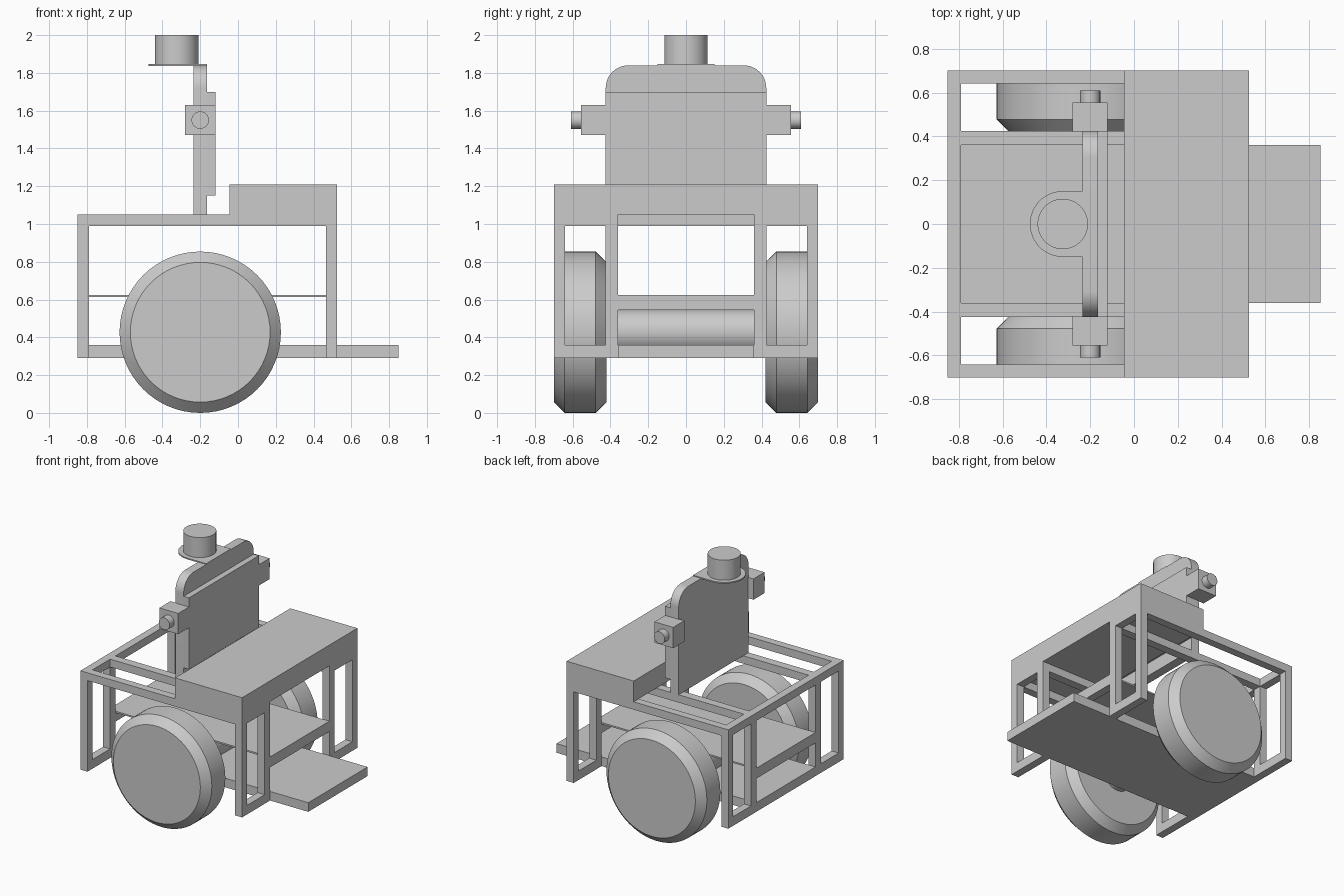
import bpy
import bmesh
import math
from mathutils import Matrix

cube = bpy.data.objects.get("Cube")
if cube:
    bpy.data.objects.remove(cube, do_unlink=True)

grey = bpy.data.materials.new("plain grey")
grey.use_nodes = True
grey.diffuse_color = (0.6, 0.6, 0.6, 1)
grey.node_tree.nodes["Principled BSDF"].inputs["Base Color"].default_value = (0.6, 0.6, 0.6, 1)


def finish(name, bm, smooth=False):
    bmesh.ops.recalc_face_normals(bm, faces=bm.faces)
    mesh = bpy.data.meshes.new(name)
    bm.to_mesh(mesh)
    bm.free()
    mesh.materials.append(grey)
    obj = bpy.data.objects.new(name, mesh)
    bpy.context.collection.objects.link(obj)
    if smooth:
        bpy.ops.object.select_all(action='DESELECT')
        obj.select_set(True)
        bpy.context.view_layer.objects.active = obj
        bpy.ops.object.shade_smooth_by_angle(angle=math.radians(25))
    return obj


def box(name, x, y, z):
    """Box from (min, max) pairs."""
    bm = bmesh.new()
    bmesh.ops.create_cube(bm, size=1)
    for v in bm.verts:
        for i, (lo, hi) in enumerate((x, y, z)):
            v.co[i] = hi if v.co[i] > 0 else lo
    return finish(name, bm)


def mirrored(y, side):
    return tuple(sorted((y[0] * side, y[1] * side)))


def lathe_y(name, x, z, profile):
    """Solid of revolution about a y axis; profile holds (y, radius)."""
    bm = bmesh.new()
    n = 64
    rings = [[bm.verts.new((x + r * math.cos(2 * math.pi * i / n), y,
                            z + r * math.sin(2 * math.pi * i / n)))
              for i in range(n)] for y, r in profile]
    for a, b in zip(rings, rings[1:]):
        for i in range(n):
            j = (i + 1) % n
            bm.faces.new((a[i], a[j], b[j], b[i]))
    bm.faces.new(rings[0])
    bm.faces.new(rings[-1])
    return finish(name, bm, True)


def prism(name, outline, direction):
    """Extrude a planar outline along a vector."""
    bm = bmesh.new()
    face = bm.faces.new([bm.verts.new(p) for p in outline])
    new = bmesh.ops.extrude_face_region(bm, geom=[face])["geom"]
    bmesh.ops.translate(bm, vec=direction,
                        verts=[g for g in new if isinstance(g, bmesh.types.BMVert)])
    return finish(name, bm, True)


def arc(cx, cy, r, start, end, n):
    return [(cx + r * math.cos(math.radians(start + (end - start) * i / n)),
             cy + r * math.sin(math.radians(start + (end - start) * i / n)))
            for i in range(n + 1)]


BACK, FRONT = (-0.85, -0.79), (0.465, 0.525)
OUTER, INNER, GAP = (0.64, 0.70), (0.36, 0.425), (0.425, 0.64)
SPAN, MIDDLE = (-0.79, 0.465), (-0.36, 0.36)
TOP, BASE = (0.99, 1.05), (0.29, 0.36)

# Chassis frame, with matching wheels and shoulders on both sides
for side, label in ((1, "left"), (-1, "right")):
    for rail, y in (("outer", OUTER), ("inner", INNER)):
        y = mirrored(y, side)
        box(f"{label}_{rail}_rail", SPAN, y, TOP)
        for end, x in (("back", BACK), ("front", FRONT)):
            box(f"{label}_{end}_{rail}_post", x, y, (0.29, 1.05))
    for end, x in (("back", BACK), ("front", FRONT)):
        box(f"{label}_{end}_top_bar", x, mirrored(GAP, side), TOP)
        box(f"{label}_{end}_bottom_bar", x, mirrored(GAP, side), BASE)
    lathe_y(f"{label}_wheel", -0.20, 0.427,
            [(side * 0.42, 0.37), (side * 0.478, 0.427),
             (side * 0.642, 0.427), (side * 0.70, 0.37)])
    box(f"{label}_shoulder", (-0.28, -0.12), mirrored((0.42, 0.555), side), (1.47, 1.63))
    lathe_y(f"{label}_shoulder_peg", -0.20, 1.55,
            [(side * 0.55, 0.046), (side * 0.61, 0.046)])

# Cross members, shelf, floor and axle
box("back_middle_top_bar", BACK, MIDDLE, TOP)
for end, x in (("back", BACK), ("front", FRONT)):
    box(f"{end}_shelf_bar", x, MIDDLE, (0.545, 0.625))
box("shelf", SPAN, MIDDLE, (0.613, 0.625))
box("floor_platform", (-0.85, 0.85), MIDDLE, BASE)
lathe_y("axle", -0.20, 0.427, [(-0.43, 0.12), (0.43, 0.12)])

# Raised deck
box("deck_box", (-0.045, 0.525), (-0.70, 0.70), (1.05, 1.21))

# Upright panel with rounded top corners, and the screen on its face
outline = [(-0.425, 1.05), (0.425, 1.05)]
outline += arc(0.305, 1.72, 0.12, 0, 90, 12) + arc(-0.305, 1.72, 0.12, 90, 180, 12)
prism("upright_panel", [(-0.235, y, z) for y, z in outline], (0.07, 0, 0))
box("screen_panel", (-0.165, -0.12), (-0.425, 0.425), (1.15, 1.70))

# Sensor bracket and drum on top
bracket = [(-0.165, -0.15), (-0.165, 0.15)] + arc(-0.325, 0, 0.15, 90, 270, 32)
prism("sensor_bracket", [(x, y, 1.836) for x, y in bracket], (0, 0, 0.01))
bm = bmesh.new()
bmesh.ops.create_cone(bm, cap_ends=True, segments=64, radius1=0.115, radius2=0.115,
                      depth=0.156, matrix=Matrix.Translation((-0.325, 0, 1.922)))
finish("sensor_drum", bm, True)
